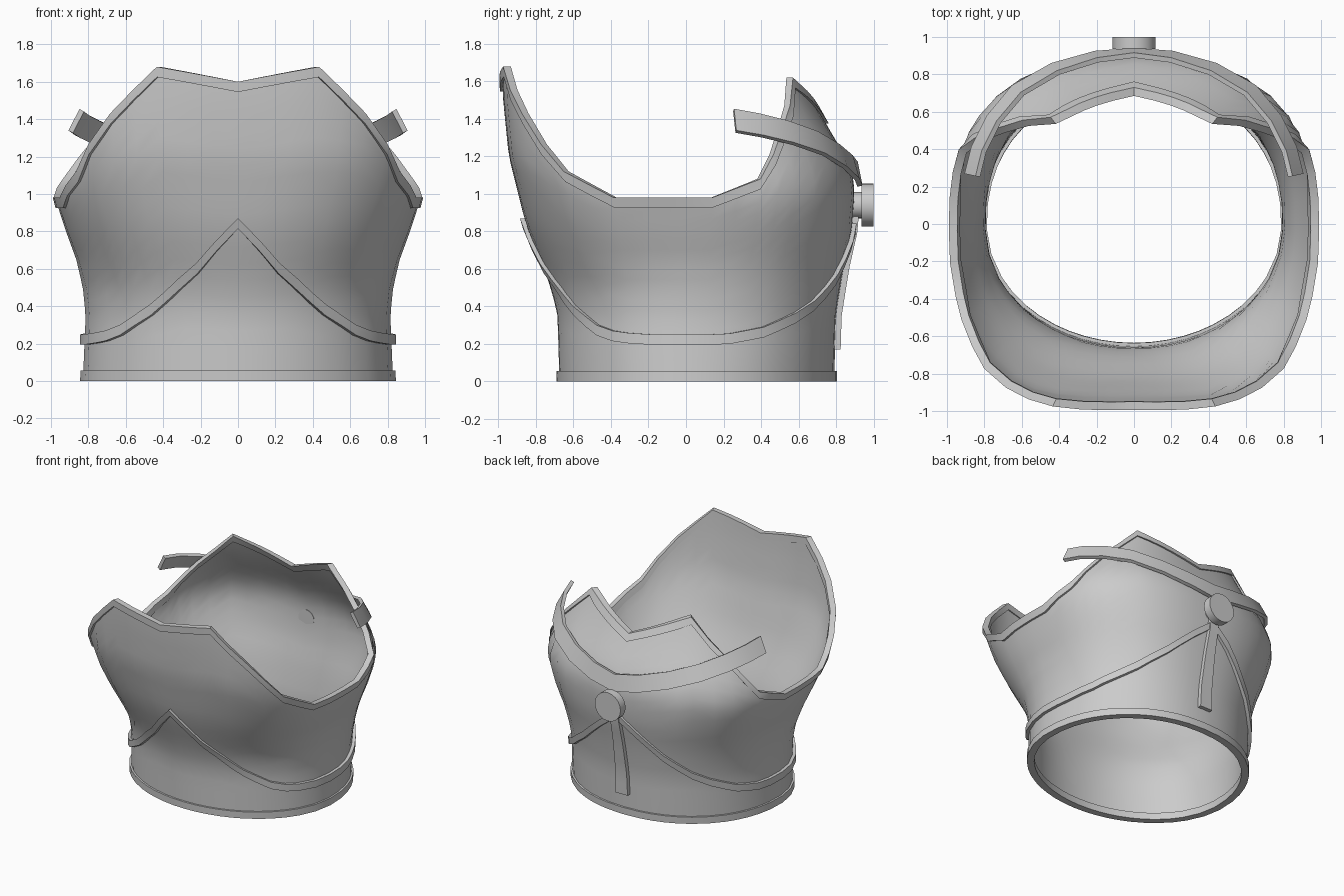
import bpy, bmesh
from math import sin, cos, radians, pi
from mathutils import Vector, Matrix

cube = bpy.data.objects.get("Cube")
if cube:
    bpy.data.objects.remove(cube, do_unlink=True)

steel = bpy.data.materials.new("plain_steel")
steel.use_nodes = True
grey = (0.6, 0.6, 0.6, 1)
steel.diffuse_color = grey
steel.node_tree.nodes["Principled BSDF"].inputs["Base Color"].default_value = grey


def table(pairs):
    """Piecewise linear function through (input, output) pairs."""
    def f(v):
        if v <= pairs[0][0]:
            return pairs[0][1]
        for (a, p), (b, q) in zip(pairs, pairs[1:]):
            if v <= b:
                return p + (q - p) * (v - a) / (b - a)
        return pairs[-1][1]
    return f


# Body cross-section sizes by height
WAIST = [(0, .83), (.35, .815), (.5, .83), (.65, .865), (.8, .92), (.97, .975)]
front_width = table(WAIST + [(1.7, .98)])
back_width = table(WAIST + [(1.08, .975), (1.35, .85), (1.6, .75)])
front_depth = table([(0, .675), (.35, .685), (.5, .72), (.65, .78), (.8, .84),
                     (.9, .87), (1.2, .945), (1.5, .975), (1.7, .985)])
back_depth = table([(0, .79), (.35, .8), (.6, .84), (.8, .885), (1, .9),
                    (1.1, .89), (1.2, .85), (1.3, .79), (1.43, .715), (1.6, .63)])
front_square = table([(0, 2), (.5, 2.1), (.95, 2.7), (1.2, 3.2)])
back_square = table([(0, 2.1), (1, 2.5)])

# Edge heights by angle from the front centre
top_edge = table([(0, 1.6), (24, 1.68), (38, 1.43), (53, 1.12), (68, .98),
                  (98, .98), (113, 1.08), (125, 1.34), (142, 1.62), (180, 1.43)])
waist_edge = table([(0, .87), (16, .63), (36, .42), (53, .3), (61, .27), (73, .25),
                    (104, .25), (119, .29), (139, .4), (156, .57), (170, .75), (180, .87)])

HALF = [0, 8, 16, 24, 31, 38, 46, 53, 61, 68, 78, 88, 98, 106, 113,
        119, 125, 133, 142, 149, 156, 163, 170, 180]
ANGLES = HALF + [-a for a in HALF[-2:0:-1]]


def surface(angle, z, off=0.0):
    """Point on the body at an angle and height, pushed outwards by off."""
    s, c = sin(radians(angle)), cos(radians(angle))
    if c > 0:
        w, d, n = front_width(z), front_depth(z), front_square(z)
    else:
        w, d, n = back_width(z), back_depth(z), back_square(z)
    r = ((abs(s) / w) ** n + (abs(c) / d) ** n) ** (-1 / n) + off
    return Vector((s * r, -c * r, z))


def finish(name, bm, sharp=35):
    bmesh.ops.recalc_face_normals(bm, faces=bm.faces)
    mesh = bpy.data.meshes.new(name)
    bm.to_mesh(mesh)
    bm.free()
    ob = bpy.data.objects.new(name, mesh)
    bpy.context.collection.objects.link(ob)
    mesh.materials.append(steel)
    bpy.ops.object.select_all(action='DESELECT')
    ob.select_set(True)
    bpy.context.view_layer.objects.active = ob
    bpy.ops.object.shade_smooth_by_angle(angle=radians(sharp))
    return ob


def sweep(name, sections, closed):
    """Skin a row of cross-sections, as a loop or with end caps."""
    bm = bmesh.new()
    rows = [[bm.verts.new(p) for p in sec] for sec in sections]
    pairs = list(zip(rows, rows[1:]))
    if closed:
        pairs.append((rows[-1], rows[0]))
    else:
        bm.faces.new(rows[0])
        bm.faces.new(rows[-1])
    for a, b in pairs:
        for i in range(len(a)):
            j = (i + 1) % len(a)
            bm.faces.new((a[i], a[j], b[j], b[i]))
    return finish(name, bm)


def rim(name, low, high, out, inner):
    """Raised band around the body between two edge heights."""
    sections = []
    for a in ANGLES:
        lo, hi = low(abs(a)), high(abs(a))
        sections.append([surface(a, lo, -inner), surface(a, lo, out),
                         surface(a, hi, out), surface(a, hi, -inner)])
    sweep(name, sections, True)


# Double-walled body
ROWS = 18
shell = []
for a in ANGLES:
    top = top_edge(abs(a)) - .01
    heights = [.005 + (top - .005) * i / ROWS for i in range(ROWS + 1)]
    shell.append([surface(a, z) for z in heights] +
                 [surface(a, z, -.022) for z in reversed(heights)])
sweep("breastplate_shell", shell, True)

# Rolled edges and waist band
rim("top_rim", lambda a: top_edge(a) - .055, top_edge, .015, .03)
rim("waist_band", lambda a: waist_edge(a) - .055, waist_edge, .025, .01)
rim("bottom_rim", lambda a: 0, lambda a: .055, .015, .04)

# Shoulder strap: right half path, mirrored to the left
PATH = [(0, .915, 1.105), (.2, .895, 1.14), (.42, .83, 1.2), (.62, .715, 1.27),
        (.75, .56, 1.325), (.83, .4, 1.365), (.865, .26, 1.39)]
path = [(-x, y, z) for x, y, z in PATH[:0:-1]] + PATH
strap = []
for p in path:
    p = Vector(p)
    radial = Vector((p.x, p.y * .7, 0)).normalized()
    lean = .2 + .32 * min(1, abs(p.x) / .6)
    up = (Vector((0, 0, 1)) - radial * lean).normalized()
    normal = (radial + Vector((0, 0, lean))).normalized()
    strap.append([p + up * (.065 * u) + normal * (.014 * n)
                  for u, n in ((-1, -1), (-1, 1), (1, 1), (1, -1))])
sweep("shoulder_strap", strap, False)

# Hanging strap, following the back downwards and widening
tail = []
for i in range(9):
    t = i / 8
    z = .88 - .71 * t
    y, w = back_depth(z), .035 + .02 * t
    tail.append([Vector((sx * w, y + dy, z))
                 for sx, dy in ((-1, -.005), (-1, .03), (1, .03), (1, -.005))])
sweep("hanging_strap", tail, False)


# Round fastener on the back
def disc(name, radius, y0, y1, sides):
    bm = bmesh.new()
    place = Matrix.Translation((0, (y0 + y1) / 2, .94)) @ Matrix.Rotation(pi / 2, 4, 'X')
    bmesh.ops.create_cone(bm, cap_ends=True, segments=sides, radius1=radius,
                          radius2=radius, depth=y1 - y0, matrix=place)
    finish(name, bm)


disc("fastener_pin", .07, .87, .94, 16)
disc("fastener_disc", .115, .935, 1.0, 20)
